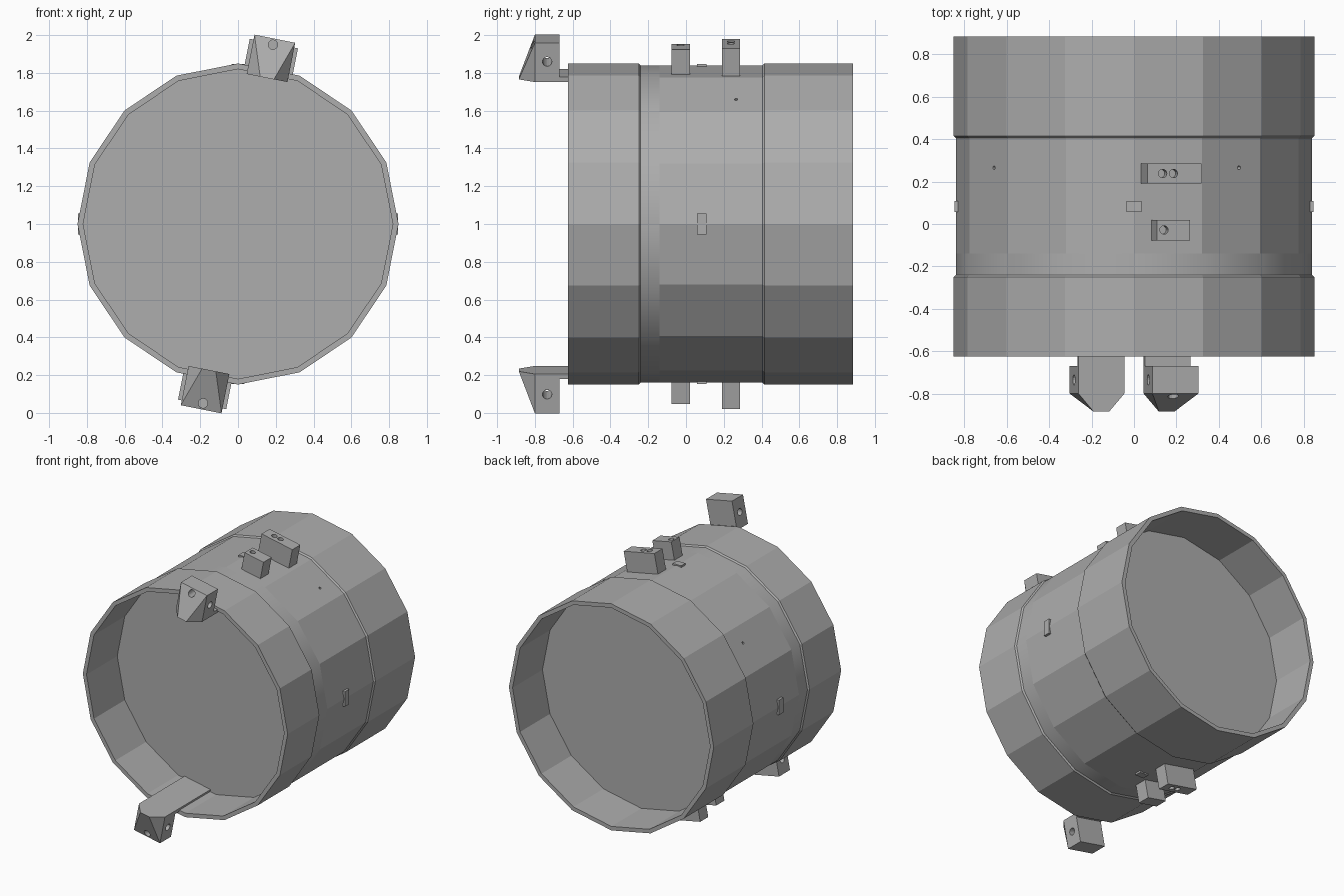
import bpy, bmesh, math
from mathutils import Matrix, Vector

cube = bpy.data.objects.get("Cube")
if cube:
    bpy.data.objects.remove(cube)

grey = bpy.data.materials.new("plain_grey")
grey.use_nodes = True
COLOUR = (0.42, 0.42, 0.42, 1)
grey.diffuse_color = COLOUR
grey.node_tree.nodes["Principled BSDF"].inputs["Base Color"].default_value = COLOUR

SIDES = 16
TILT = math.radians(11.25)


def frame(angle):
    """Local x runs sideways, y along the barrel, z outward from its axis."""
    return Matrix.Translation((0, 0, 1)) @ Matrix.Rotation(angle, 4, 'Y')


def finish(name, bm, matrix=Matrix()):
    bm.transform(matrix)
    bmesh.ops.recalc_face_normals(bm, faces=bm.faces)
    mesh = bpy.data.meshes.new(name)
    bm.to_mesh(mesh)
    bm.free()
    mesh.materials.append(grey)
    obj = bpy.data.objects.new(name, mesh)
    bpy.context.collection.objects.link(obj)
    return obj


def lathe(name, profile):
    """Turn (radius, y) points round the barrel axis."""
    bm = bmesh.new()
    verts = [bm.verts.new((0, y, r)) for r, y in profile]
    edges = [bm.edges.new(pair) for pair in zip(verts, verts[1:])]
    bmesh.ops.spin(bm, geom=verts + edges, cent=(0, 0, 0), axis=(0, 1, 0),
                   angle=math.tau, steps=SIDES)
    bmesh.ops.remove_doubles(bm, verts=bm.verts, dist=0.0005)
    return finish(name, bm, frame(0))


def hull(name, points, matrix):
    bm = bmesh.new()
    verts = [bm.verts.new(p) for p in points]
    bmesh.ops.convex_hull(bm, input=verts)
    bmesh.ops.dissolve_limit(bm, angle_limit=0.01, verts=bm.verts, edges=bm.edges)
    return finish(name, bm, matrix)


def block(name, half, y0, y1, r0, r1, matrix):
    return hull(name, [(x, y, r) for x in (-half, half) for y in (y0, y1)
                       for r in (r0, r1)], matrix)


def drill(obj, centre, axis, radius, depth, matrix):
    """Cut a round hole along a local axis."""
    bm = bmesh.new()
    turn = Vector(axis).to_track_quat('Z', 'Y').to_matrix().to_4x4()
    bmesh.ops.create_cone(bm, cap_ends=True, segments=16, radius1=radius,
                          radius2=radius, depth=depth,
                          matrix=Matrix.Translation(centre) @ turn)
    cutter = finish("hole_cutter", bm, matrix)
    cutter.hide_render = True
    mod = obj.modifiers.new("hole", 'BOOLEAN')
    mod.operation = 'DIFFERENCE'
    mod.solver = 'EXACT'
    mod.object = cutter
    bpy.context.view_layer.objects.active = obj
    bpy.ops.object.modifier_apply(modifier=mod.name)
    bpy.data.objects.remove(cutter)


# Barrel: two open rings with recessed bulkheads and a narrower middle
lathe("front_ring", [(0, -0.26), (0.82, -0.26), (0.82, -0.625), (0.85, -0.625),
                     (0.85, -0.25), (0.84, -0.24), (0, -0.24)])
lathe("rear_ring", [(0, 0.53), (0.82, 0.53), (0.82, 0.885), (0.85, 0.885),
                    (0.85, 0.415), (0.84, 0.405), (0, 0.405)])
body = lathe("middle_body", [(0, -0.14), (0.84, -0.14), (0.84, 0.41), (0, 0.41)])
collar = lathe("smooth_collar", [(0.84, -0.245), (0.84, -0.14)])
collar.data.shade_smooth()

# Pin holes in the middle body
for quarter in range(4):
    m = frame(math.radians(36.9 + 90 * quarter))
    drill(body, (0, 0.265, 0.83), (0, 0, 1), 0.009, 0.06, m)

# Shallow tabs on the four quarter points
for quarter, half in enumerate((0.035, 0.056, 0.035, 0.056)):
    block("side_tab", half, 0.057, 0.108, 0.8, 0.847,
          frame(quarter * math.pi / 2))

# Fittings repeat at the top and bottom, half a turn apart
for place, angle in (("top", TILT), ("bottom", TILT + math.pi)):
    m = frame(angle)

    # Long and short mounting blocks
    long_block = block(place + "_long_block", 0.13, 0.19, 0.285, 0.79, 0.974, m)
    for x in (-0.056, -0.004):
        drill(long_block, (x, 0.238, 0.974), (0, 0, 1), 0.02, 0.1, m)
    short_block = block(place + "_short_block", 0.08, -0.077, 0.02, 0.79, 0.957, m)
    drill(short_block, (-0.046, -0.028, 0.957), (0, 0, 1), 0.02, 0.1, m)

    # Front lug with a tapered nose, and the strap holding it
    corners = [(s * 0.11, y, r) for s in (-1, 1) for y in (-0.8, -0.67)
               for r in (0.788, 1.0)]
    nose = [(s * 0.037, -0.885, 0.788) for s in (-1, 1)]
    lug = hull(place + "_front_lug", corners + nose, m)
    drill(lug, (0, -0.735, 0.898), (1, 0, 0), 0.025, 0.4, m)
    drill(lug, (-0.004, -0.8, 0.967), (0, 1, 0), 0.025, 0.1, m)
    block(place + "_lug_strap", 0.11, -0.675, -0.25, 0.788, 0.816, m)
